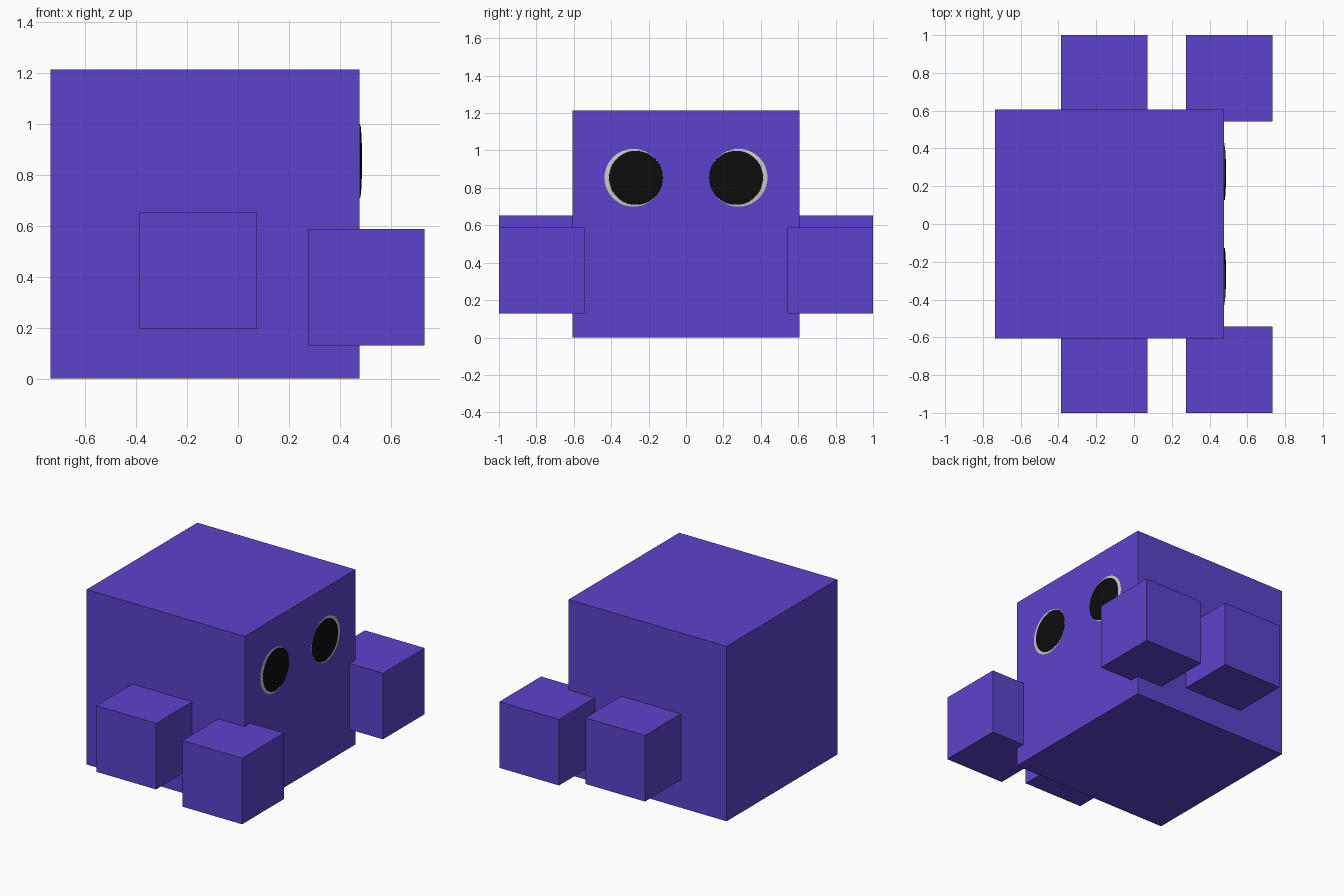
import bpy

if "Cube" in bpy.data.objects:
    bpy.data.objects.remove(bpy.data.objects["Cube"])

def material(name, color):
    m = bpy.data.materials.new(name)
    m.diffuse_color = (*color, 1)
    m.use_nodes = True
    m.node_tree.nodes["Principled BSDF"].inputs["Base Color"].default_value = m.diffuse_color
    return m

purple = material("purple", (0.11, 0.055, 0.60))
black = material("black", (0.004, 0.004, 0.004))

def block(name, center, size):
    bpy.ops.mesh.primitive_cube_add(size=size, location=center)
    ob = bpy.context.object
    ob.name = name
    ob.data.materials.append(purple)

def flat_dome(name, center, radius, depth, mat=None):
    bpy.ops.mesh.primitive_uv_sphere_add(segments=48, ring_count=24, radius=1,
                                         location=center, rotation=(0, 1.5707963, 0))
    ob = bpy.context.object
    ob.name = name
    ob.scale = (radius, radius, depth)
    bpy.ops.object.transform_apply(location=False, rotation=True, scale=True)
    bpy.ops.object.shade_smooth()
    if mat:
        ob.data.materials.append(mat)

# Cube body
block("body", (-0.13, 0, 0.607), 1.213)

for side, s in (("right", -1), ("left", 1)):
    # Limbs
    block(f"{side}_rear_limb", (-0.157, s * 0.771, 0.423), 0.458)
    block(f"{side}_front_limb", (0.503, s * 0.771, 0.358), 0.458)
    # Eye with pupil set towards the middle
    flat_dome(f"{side}_eye", (0.475, s * 0.281, 0.854), 0.158, 0.008)
    flat_dome(f"{side}_pupil", (0.479, s * 0.268, 0.854), 0.144, 0.008, black)
